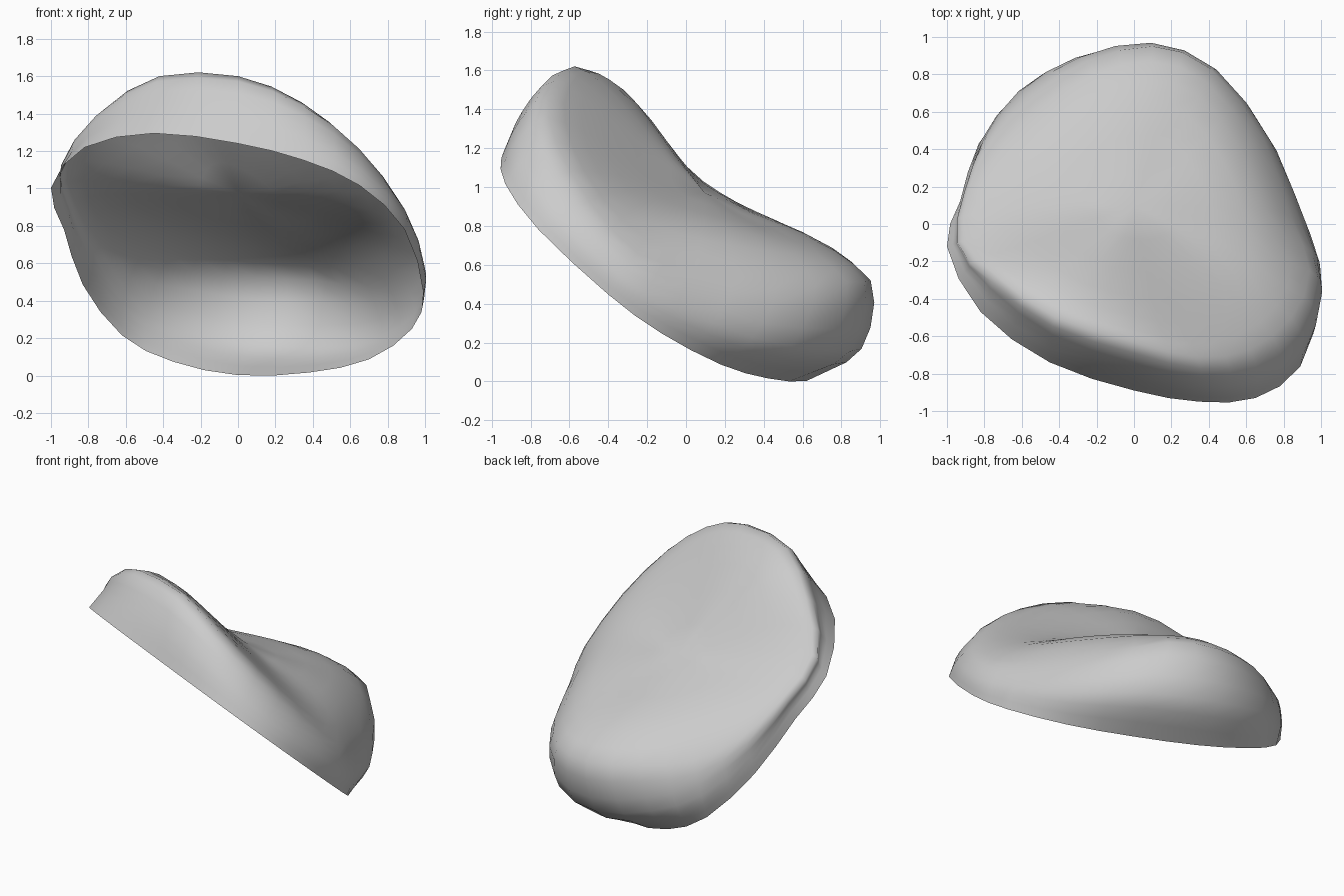
import bpy
import bmesh
from mathutils import Vector

cube = bpy.data.objects.get("Cube")
if cube:
    bpy.data.objects.remove(cube)

# Rim outline in plan; the rim lies on one tilted plane
RIM = [(-1, -.12), (-.82, -.47), (-.45, -.74), (0, -.89),
       (.35, -.95), (.65, -.93), (.89, -.76), (.99, -.4),
       (.93, -.13), (.7, .18), (.38, .42), (0, .62),
       (-.35, .7), (-.62, .66), (-.83, .43), (-.93, .12)]

# Shoulder where the side wall turns over into the top
SHOULDER = [(-.91, -.09, 1.14), (-.73, -.28, 1.41), (-.42, -.5, 1.6), (0, -.63, 1.6),
            (.34, -.71, 1.46), (.62, -.67, 1.23), (.84, -.5, .93), (.94, -.25, .66),
            (.84, .04, .57), (.69, .46, .48), (.41, .83, .51), (.1, .95, .52),
            (-.25, .87, .56), (-.54, .69, .6), (-.76, .45, .74), (-.88, .18, .94)]

# Inner loop around the dip
DIP = [(-.58, 0, 1.1), (-.5, -.19, 1.37), (-.28, -.33, 1.51), (0, -.4, 1.43),
       (.2, -.43, 1.32), (.42, -.4, 1.15), (.57, -.3, .98), (.62, -.13, .87),
       (.6, .08, .81), (.49, .35, .76), (.3, .6, .71), (.08, .65, .74),
       (-.15, .61, .77), (-.36, .49, .82), (-.53, .33, .89), (-.6, .18, .97)]

MIDDLE = Vector((0, .1, .96))
CORE = Vector((0, .1, .8))
STEPS = 3


def curve_point(a, b, c, d, t):
    """Smooth curve through b and c."""
    return (b * 2 + (c - a) * t + (a * 2 - b * 5 + c * 4 - d) * t * t
            + (b * 3 - a - c * 3 + d) * t * t * t) / 2


def refine_loop(points):
    """Double the points of a closed loop along a smooth curve."""
    count = len(points)
    result = []
    for i in range(count):
        around = [points[(i + k) % count] for k in (-1, 0, 1, 2)]
        result += [points[i], curve_point(*around, .5)]
    return result


def wall_point(rim, shoulder):
    """Bulge the wall outward between rim and shoulder, most at the back."""
    middle = (rim + shoulder) / 2
    out = (middle - CORE).normalized()
    bulge = .08 + .2 * max(out.y, 0) + .1 * out.x
    return middle + out * (shoulder - rim).length * bulge


rim = refine_loop([Vector((x, y, .51 - .395 * x - .82 * y)) for x, y in RIM])
shoulder = refine_loop([Vector(p) for p in SHOULDER])
dip = refine_loop([Vector(p) for p in DIP])
wall = [wall_point(r, s) for r, s in zip(rim, shoulder)]
count = len(rim)

# Open shell: spokes run from the rim over the shoulder to the middle
bm = bmesh.new()
hub = bm.verts.new(MIDDLE)
spokes = []
for i in range(count):
    path = [rim[i] * 2 - wall[i], rim[i], wall[i], shoulder[i], dip[i],
            MIDDLE, dip[(i + count // 2) % count]]
    spoke = []
    for k in range(len(path) - 3):
        for step in range(STEPS):
            spoke.append(bm.verts.new(curve_point(*path[k:k + 4], step / STEPS)))
    spokes.append(spoke)

for i in range(count):
    here, following = spokes[i], spokes[(i + 1) % count]
    for k in range(len(here) - 1):
        bm.faces.new((here[k], following[k], following[k + 1], here[k + 1]))
    bm.faces.new((here[-1], following[-1], hub))

# Even out the top, leaving the rim and wall as they are
top = [v for spoke in spokes for v in spoke[2 * STEPS + 1:]] + [hub]
for _ in range(2):
    bmesh.ops.smooth_vert(bm, verts=top, factor=.5,
                          use_axis_x=True, use_axis_y=True, use_axis_z=True)

# Rest the shell on the ground
lowest = min(v.co.z for v in bm.verts)
bmesh.ops.translate(bm, verts=bm.verts, vec=(0, 0, -lowest))
mesh = bpy.data.meshes.new("curved_shell")
bm.to_mesh(mesh)
bm.free()
for polygon in mesh.polygons:
    polygon.use_smooth = True

# Plain grey finish
grey = bpy.data.materials.new("light_grey")
grey.use_nodes = True
colour = (.6, .6, .6, 1)
grey.diffuse_color = colour
grey.node_tree.nodes["Principled BSDF"].inputs["Base Color"].default_value = colour
mesh.materials.append(grey)

shell = bpy.data.objects.new("curved_shell", mesh)
bpy.context.collection.objects.link(shell)
